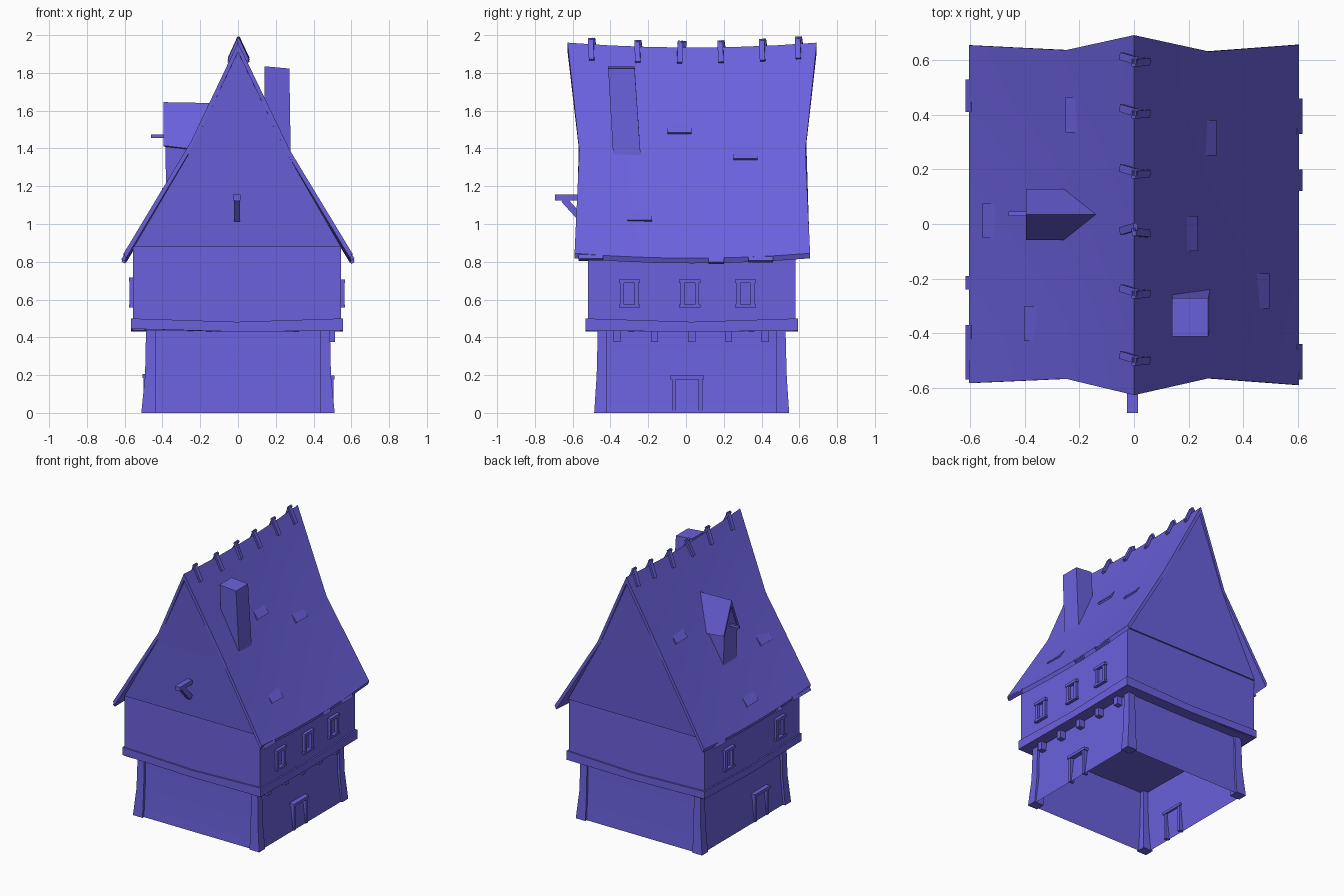
import bpy, math
from mathutils import Euler

if "Cube" in bpy.data.objects:
    bpy.data.objects.remove(bpy.data.objects["Cube"])

MAT = bpy.data.materials.new("blue_violet")
MAT.diffuse_color = (.145, .12, .72, 1)
MAT.use_nodes = True
MAT.node_tree.nodes["Principled BSDF"].inputs["Base Color"].default_value = MAT.diffuse_color


def mesh(name, verts, faces):
    me = bpy.data.meshes.new(name)
    me.from_pydata(verts, [], faces)
    me.update()
    me.materials.append(MAT)
    ob = bpy.data.objects.new(name, me)
    bpy.context.collection.objects.link(ob)
    return ob


def loft(name, rings, bottom=True, top=True):
    """Stack of rectangles: (z, x0, x1, y0, y1)."""
    v, f = [], []
    for z, x0, x1, y0, y1 in rings:
        v += [(x0, y0, z), (x1, y0, z), (x1, y1, z), (x0, y1, z)]
    for r in range(len(rings) - 1):
        for i in range(4):
            a, b = r * 4 + i, r * 4 + (i + 1) % 4
            f.append((a, b, b + 4, a + 4))
    if bottom:
        f.append((3, 2, 1, 0))
    if top:
        n = len(v)
        f.append((n - 4, n - 3, n - 2, n - 1))
    return mesh(name, v, f)


def box(name, c, s, rot=(0, 0, 0)):
    x, y, z = (d / 2 for d in s)
    ob = loft(name, [(-z, -x, x, -y, y), (z, -x, x, -y, y)])
    ob.data.transform(Euler(rot).to_matrix().to_4x4())
    ob.location = c
    return ob


def smooth(ob):
    bpy.ops.object.select_all(action='DESELECT')
    ob.select_set(True)
    bpy.context.view_layer.objects.active = ob
    bpy.ops.object.shade_smooth_by_angle()


# Ground floor, flared and open below
smooth(loft("ground_floor", [(0, -.495, .50, -.47, .53), (.2, -.475, .475, -.455, .518),
                             (.44, -.47, .47, -.45, .513)], bottom=False))

# Corner posts: flared outside, straight inside
for sx in (-1, 1):
    for sy in (-1, 1):
        rings = []
        for z, ox, oy in ((0, .512, .516), (.2, .492, .503), (.44, .487, .497)):
            xs = sorted((sx * ox, sx * .434))
            ys = sorted((.03 + sy * oy, .03 + sy * .447))
            rings.append((z, *xs, *ys))
        smooth(loft("corner_post", rings))

# Upper floor
loft("upper_floor", [(.435, -.555, .544, -.52, .58), (.88, -.555, .544, -.52, .58)])

# Gable block, leaning outward to the ridge
loft("gables", [(.88, -.55, .544, -.531, .591), (1.37, -.262, .262, -.564, .629),
                (1.91, -.004, .004, -.612, .677)])

# Sill band around the jetty, dipping in the middle
v, f = [], []
corners = [(-.566, -.532), (.556, -.532), (.556, .592), (-.566, .592)]
outline = []
for (ax, ay), (bx, by) in zip(corners, corners[1:] + corners[:1]):
    outline += [(ax, ay, .01), ((ax + bx) / 2, (ay + by) / 2, -.008)]
for x, y, d in outline:
    v += [(x, y, .43 + max(d, 0) * (1.5 if x < -.1 else .5)), (x, y, .49 + d)]
for i in range(8):
    j = (i + 1) % 8
    f.append((2 * i, 2 * j, 2 * j + 1, 2 * i + 1))
f += [tuple(range(14, -1, -2)), tuple(range(1, 16, 2))]
mesh("sill_band", v, f)

# Main roof: bent profile, sagging along its length
prof = [(-.605, .845), (-.25, 1.435), (0, 1.96), (.275, 1.39), (.605, .845)]
inner = [(-.594, .818), (-.231, 1.424), (0, 1.911), (.256, 1.379), (.594, .818)]
front = [-.583, -.567, -.627, -.565, -.59]
back = [.655, .637, .692, .632, .657]
N = 6
v, f = [], []
for k in range(N + 1):
    t = k / N
    sag = -.026 * (1 - (2 * t - 1) ** 2)
    for p in (prof, inner):
        for (x, z), a, b in zip(p, front, back):
            v.append((x, a + (b - a) * t, z + sag))
for k in range(N):
    o, n = k * 10, k * 10 + 10
    for i in range(4):
        f.append((o + i, o + i + 1, n + i + 1, n + i))
        f.append((o + i + 5, n + i + 5, n + i + 6, o + i + 6))
    f += [(o, n, n + 5, o + 5), (o + 4, o + 9, n + 9, n + 4)]
for o, flip in ((0, 1), (N * 10, -1)):
    for i in range(4):
        f.append((o + i, o + i + 5, o + i + 6, o + i + 1)[::flip])
smooth(mesh("main_roof", v, f))


def roof_z(x, y):
    t = (y + .6) / 1.25
    for (x0, z0), (x1, z1) in zip(prof, prof[1:]):
        if x0 <= x <= x1:
            return z0 + (z1 - z0) * (x - x0) / (x1 - x0) - .026 * (1 - (2 * t - 1) ** 2)


# Loose shingles on both slopes, only the lower edge lifted
for x, y in ((.27, .315), (.2, -.035), (.465, -.245), (-.218, .4), (-.522, .013), (-.37, -.365)):
    s = 1 if x > 0 else -1
    box("loose_shingle", (x, y, roof_z(x, y) - .009), (.08, .128, .018), (0, s * math.radians(51), 0))

# Uneven shingles hanging below the eaves
for s, spans in ((1, ((-.57, -.44), (.12, .2), (.33, .46))),
                 (-1, ((-.57, -.37), (-.24, -.19), (.41, .53)))):
    for a, b in spans:
        y = (a + b) / 2
        box("eave_shingle", (s * .598, y, roof_z(s * .598, y) - .021), (.04, b - a, .02),
            (0, s * math.radians(59), 0))

# Ridge clips: two crossing slats each
for i, y in enumerate((-.495, -.25, -.025, .19, .41, .6)):
    z = 1.935 - .025 * (1 - (y / .63) ** 2)
    tw = .1 if i != 2 else -.1
    for s in (-1, 1):
        box("ridge_slat", (s * .023 + .003, y - s * .007, z), (.016, .028, .125),
            (tw * .8, -s * math.radians(25), -tw))

# Leaning chimney with a slightly tilted top
ob = loft("chimney", [(1.3, .145, .28, -.382, -.236), (1.835, .14, .272, -.412, -.272)])
for i in (5, 6):
    ob.data.vertices[i].co.z -= .012

# Dormer on the left slope
v = [(-.38, -.04, 1.16), (-.38, .108, 1.16), (-.385, .11, 1.42), (-.385, .035, 1.61), (-.385, -.045, 1.42)]
v += [(-.12, y, z) for _, y, z in v]
mesh("dormer_wall", v, [(4, 3, 2, 1, 0), (5, 6, 7, 8, 9)] +
     [(i, (i + 1) % 5, (i + 1) % 5 + 5, i + 5) for i in range(5)])
for e in (-.058, .128):
    i = .014 if e < 0 else -.014
    v = [(-.395, .035, 1.645), (-.395, e, 1.415), (-.395, e + i, 1.41), (-.395, .035, 1.605),
         (-.12, .035, 1.64), (-.22, e, 1.395), (-.22, e + i, 1.39), (-.12, .035, 1.6)]
    mesh("dormer_roof", v, [(0, 1, 2, 3), (4, 7, 6, 5), (0, 4, 5, 1), (1, 5, 6, 2), (2, 6, 7, 3)])
box("dormer_beam", (-.41, .037, 1.465), (.1, .016, .018))

# Hoist beam and brace on the front gable
box("hoist_beam", (-.006, -.61, 1.14), (.04, .165, .03))
box("hoist_brace", (-.006, -.6, 1.078), (.032, .035, .14), (math.radians(42), 0, 0))


def frame(name, s, x, y, z0, z1, w, sill):
    """Surround on a side wall; s is the wall side."""
    for d in (-1, 1):
        box(name + "_jamb", (s * x, y + d * (w / 2 - .012), (z0 + z1) / 2), (.035, .022, z1 - z0))
    box(name + "_lintel", (s * x, y, z1 - .009), (.044, w + .012, .02))
    if sill:
        box(name + "_sill", (s * x, y, z0 + .007), (.044, w + .012, .016))


# Windows and doors
for y in (-.3, .02, .315):
    frame("window", 1, .545, y, .56, .706, .1, True)
for y in (.31, -.28):
    frame("window", -1, .556, y, .56, .715, .1, True)
frame("door", 1, .489, .007, 0, .196, .165, False)
frame("door", -1, .484, -.165, 0, .205, .165, False)

# Corbels under the right overhang
for y in (-.365, -.167, .03, .225, .42):
    box("corbel", (.485, y, .405), (.055, .038, .06))
